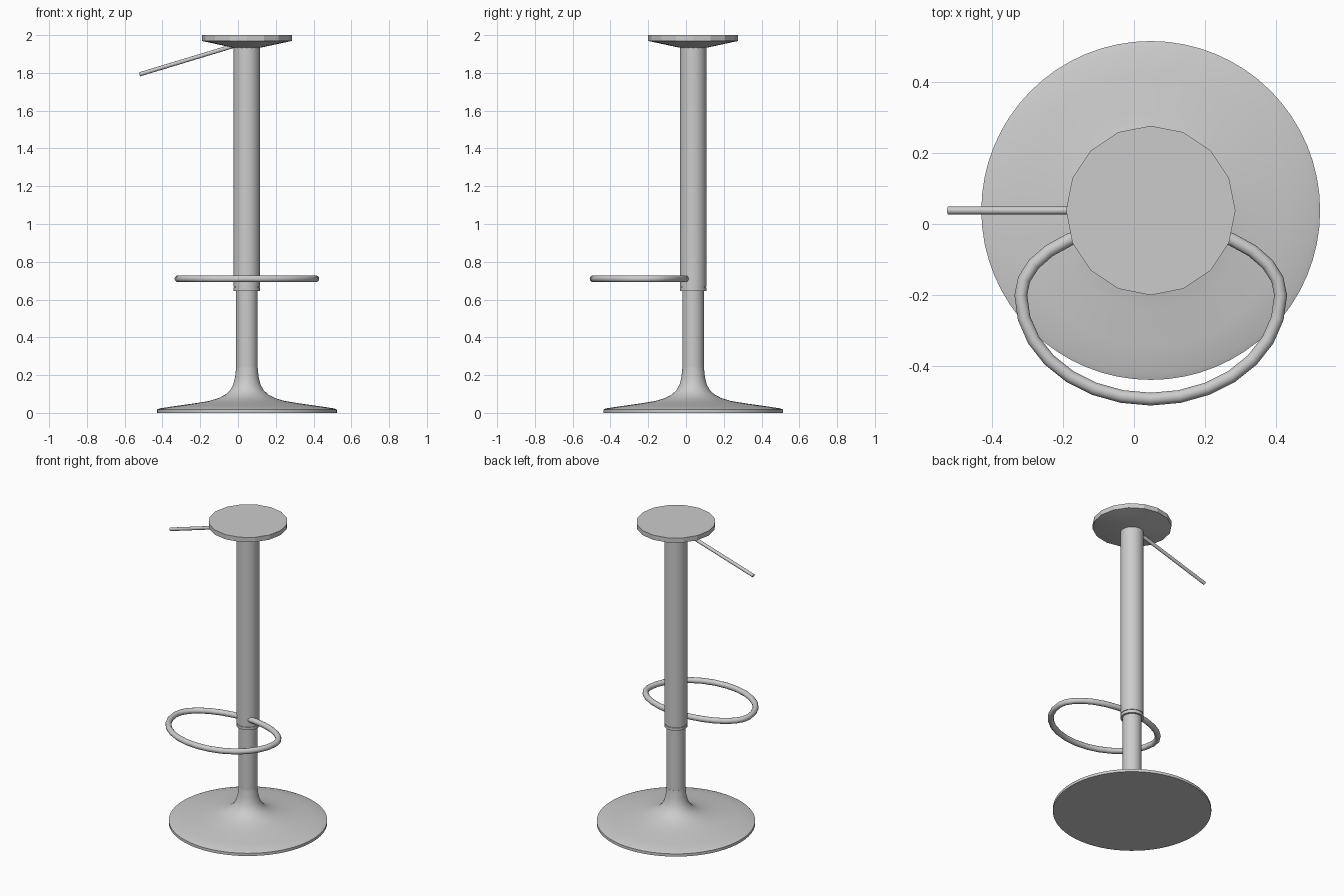
import bpy, bmesh, math
from mathutils import Vector

cube = bpy.data.objects.get("Cube")
if cube:
    bpy.data.objects.remove(cube, do_unlink=True)

CX, CY = 0.047, 0.038  # axis of the column

metal = bpy.data.materials.new("brushed grey metal")
metal.use_nodes = True
GREY = (0.6, 0.6, 0.6, 1)
metal.diffuse_color = GREY
metal.node_tree.nodes["Principled BSDF"].inputs["Base Color"].default_value = GREY


def finish(name, bm, smooth_angle=35):
    bmesh.ops.recalc_face_normals(bm, faces=bm.faces)
    me = bpy.data.meshes.new(name)
    bm.to_mesh(me)
    bm.free()
    ob = bpy.data.objects.new(name, me)
    bpy.context.collection.objects.link(ob)
    me.materials.append(metal)
    bpy.ops.object.select_all(action='DESELECT')
    ob.select_set(True)
    bpy.context.view_layer.objects.active = ob
    if smooth_angle:
        bpy.ops.object.shade_smooth_by_angle(angle=math.radians(smooth_angle))
    return ob


def skin(bm, rings, closed=False):
    """Bridge equal-sized rings of vertices; cap the ends if open."""
    n = len(rings[0])
    pairs = list(zip(rings, rings[1:])) + ([(rings[-1], rings[0])] if closed else [])
    for a, b in pairs:
        for i in range(n):
            j = (i + 1) % n
            bm.faces.new((a[i], a[j], b[j], b[i]))
    if not closed:
        bm.faces.new(rings[0])
        bm.faces.new(rings[-1])


def lathe(name, profile, sides, smooth_angle=35):
    """Turn (radius, height) points about the column axis."""
    bm = bmesh.new()
    rings = [[bm.verts.new((CX + r * math.cos(2 * math.pi * i / sides),
                            CY + r * math.sin(2 * math.pi * i / sides), z))
              for i in range(sides)] for r, z in profile]
    skin(bm, rings)
    return finish(name, bm, smooth_angle)


def tube(name, path, radius, sides, closed=False):
    """Sweep a circle along a path."""
    bm, rings, n = bmesh.new(), [], len(path)
    for k, p in enumerate(path):
        before = path[(k - 1) % n] if closed else path[max(k - 1, 0)]
        after = path[(k + 1) % n] if closed else path[min(k + 1, n - 1)]
        t = (after - before).normalized()
        side = t.cross(Vector((0, 0, 1))).normalized()
        up = side.cross(t)
        rings.append([bm.verts.new(p + radius * (side * math.cos(a) + up * math.sin(a)))
                      for a in (2 * math.pi * i / sides for i in range(sides))])
    skin(bm, rings, closed)
    return finish(name, bm, 50)


# Trumpet base with the inner post
lathe("base", [(0.476, 0), (0.476, 0.018), (0.46, 0.024), (0.38, 0.036), (0.28, 0.05),
               (0.20, 0.063), (0.15, 0.078), (0.115, 0.096), (0.09, 0.118),
               (0.072, 0.15), (0.062, 0.19), (0.057, 0.24)], 64)
lathe("inner_post", [(0.057, 0.235), (0.057, 0.70)], 32)

# Outer sleeve with a grooved collar at its foot
lathe("outer_sleeve", [(0.07, 0.668), (0.07, 1.94)], 32)
lathe("collar_groove", [(0.066, 0.66), (0.066, 0.67)], 32)
lathe("collar", [(0.07, 0.645), (0.07, 0.663)], 32)

# Seat plate with a shallow cone below
lathe("seat", [(0.07, 1.933), (0.238, 1.969), (0.238, 2.0)], 16, 20)

# Height lever
tube("height_lever", [Vector((CX - 0.05, CY, 1.949)), Vector((-0.522, CY, 1.792))], 0.011, 12)

# Footrest loop: deeper at the front than at the back
loop = []
for i in range(28):
    a = 2 * math.pi * i / 28
    depth = 0.2 if math.sin(a) > 0 else 0.292
    loop.append(Vector((CX + 0.365 * math.cos(a), -0.2 + depth * math.sin(a), 0.71)))
tube("footrest_loop", loop, 0.018, 12, closed=True)
